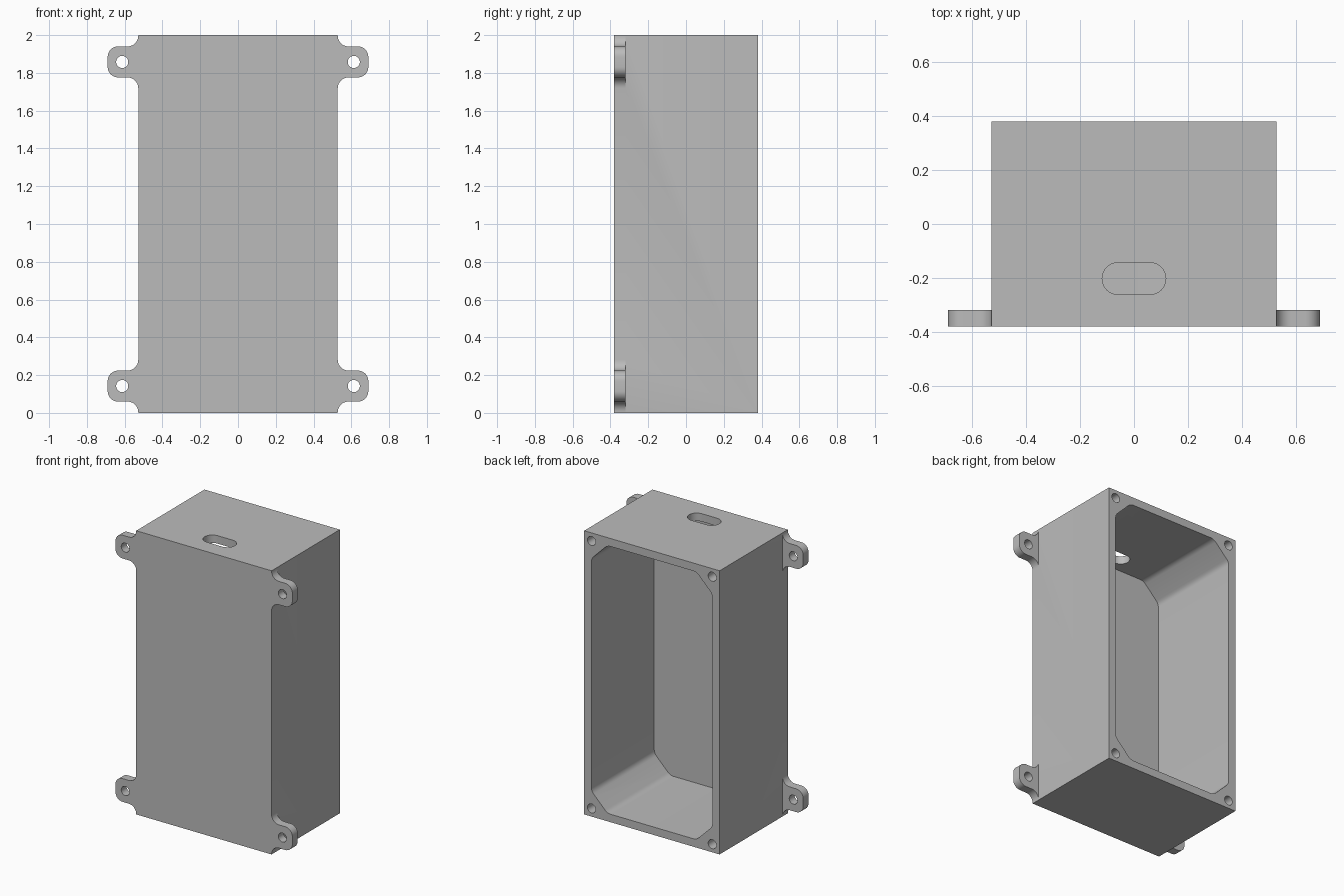
import bpy, bmesh, math
from mathutils import Vector

cube = bpy.data.objects.get("Cube")
if cube:
    bpy.data.objects.remove(cube, do_unlink=True)

# Main dimensions
W, D, H = 0.528, 0.38, 2.0      # half width, half depth, height
WALL = 0.056
PLATE = 0.06                    # front wall and mounting ear thickness

grey = bpy.data.materials.new("grey plastic")
grey.use_nodes = True
colour = (0.5, 0.5, 0.5, 1)
grey.diffuse_color = colour
grey.node_tree.nodes["Principled BSDF"].inputs["Base Color"].default_value = colour


def rounded(corners, steps=8):
    """Outline from (x, y, radius) corners, each replaced by a tangent arc."""
    out = []
    n = len(corners)
    for i, (x, y, r) in enumerate(corners):
        p = Vector((x, y))
        if r == 0:
            out.append(p)
            continue
        a = (Vector(corners[i - 1][:2]) - p).normalized()
        b = (Vector(corners[(i + 1) % n][:2]) - p).normalized()
        half = a.angle(b) / 2
        centre = p + (a + b).normalized() * (r / math.sin(half))
        start = p + a * (r / math.tan(half)) - centre
        end = p + b * (r / math.tan(half)) - centre
        turn = start.angle_signed(end)
        for k in range(steps + 1):
            t = -turn * k / steps
            c, s = math.cos(t), math.sin(t)
            out.append(centre + Vector((start.x * c - start.y * s,
                                        start.x * s + start.y * c)))
    return out


def circle(x, y, r, n=32):
    return [Vector((x + r * math.cos(math.tau * k / n),
                    y + r * math.sin(math.tau * k / n))) for k in range(n)]


def prism(name, outline, low, high, axis="Y"):
    """Extrude an outline along Y (outline in x, z) or Z (outline in x, y)."""
    bm = bmesh.new()
    place = (lambda p, d: (p.x, d, p.y)) if axis == "Y" else (lambda p, d: (p.x, p.y, d))
    face = bm.faces.new([bm.verts.new(place(p, low)) for p in outline])
    top = bmesh.ops.extrude_face_region(bm, geom=[face])["geom"]
    shift = (0, high - low, 0) if axis == "Y" else (0, 0, high - low)
    bmesh.ops.translate(bm, vec=shift,
                        verts=[v for v in top if isinstance(v, bmesh.types.BMVert)])
    bmesh.ops.recalc_face_normals(bm, faces=bm.faces)
    mesh = bpy.data.meshes.new(name)
    bm.to_mesh(mesh)
    bm.free()
    mesh.materials.append(grey)
    obj = bpy.data.objects.new(name, mesh)
    bpy.context.collection.objects.link(obj)
    return obj


def combine(target, tool, operation):
    mod = target.modifiers.new(tool.name, "BOOLEAN")
    mod.object, mod.operation, mod.solver = tool, operation, "EXACT"
    bpy.context.view_layer.objects.active = target
    bpy.ops.object.modifier_apply(modifier=mod.name)
    bpy.data.objects.remove(tool, do_unlink=True)


# Box shell
box = prism("enclosure_box", rounded([(-W, 0, 0), (W, 0, 0), (W, H, 0), (-W, H, 0)]), -D, D)

# Mounting ears with flared roots
ROOT, TIP, EAR_HALF, FILLET = W - 0.05, 0.69, 0.082, 0.058
for side in (-1, 1):
    for z in (0.142, H - 0.142):
        low, high = z - EAR_HALF, z + EAR_HALF
        reach = FILLET - 0.0005
        ear = rounded([(ROOT, low - reach + 0.01, 0), (W, low - reach - 0.0005, 0),
                       (W, low, FILLET - 0.001), (TIP, low, 0.055),
                       (TIP, high, 0.055), (W, high, FILLET - 0.001),
                       (W, high + reach + 0.0005, 0), (ROOT, high + reach - 0.01, 0)])
        for p in ear:
            p.x *= side
        combine(box, prism("mounting_ear", ear, -D, -D + PLATE), "UNION")
        hole = circle(side * 0.613, z, 0.032)
        combine(box, prism("ear_hole", hole, -D - 0.1, -D + 0.1), "DIFFERENCE")

# Cavity open at the back, with cut corners
x, lo, hi, c, r = W - WALL, WALL, H - WALL, 0.125, 0.06
cavity = rounded([(-x + c, lo, r), (x - c, lo, r), (x, lo + c, r), (x, hi - c, r),
                  (x - c, hi, r), (-x + c, hi, r), (-x, hi - c, r), (-x, lo + c, r)], 5)
combine(box, prism("cavity", cavity, -D + PLATE, D + 0.1), "DIFFERENCE")

# Lid screw holes in the rim corners
for sx in (-1, 1):
    for z in (0.057, H - 0.057):
        screw = circle(sx * (W - 0.057), z, 0.032)
        combine(box, prism("screw_hole", screw, D - 0.3, D + 0.1), "DIFFERENCE")

# Cable slot through the top wall
slot = rounded([(-0.118, -0.262, 0.0594), (0.118, -0.262, 0.0594),
                (0.118, -0.143, 0.0594), (-0.118, -0.143, 0.0594)])
combine(box, prism("cable_slot", slot, H - 0.2, H + 0.1, "Z"), "DIFFERENCE")

# Merge coplanar pieces and shade
bm = bmesh.new()
bm.from_mesh(box.data)
bmesh.ops.dissolve_limit(bm, angle_limit=0.01, verts=bm.verts, edges=bm.edges)
bm.to_mesh(box.data)
bm.free()
bpy.ops.object.select_all(action="DESELECT")
box.select_set(True)
bpy.context.view_layer.objects.active = box
bpy.ops.object.shade_smooth_by_angle(angle=math.radians(30))
